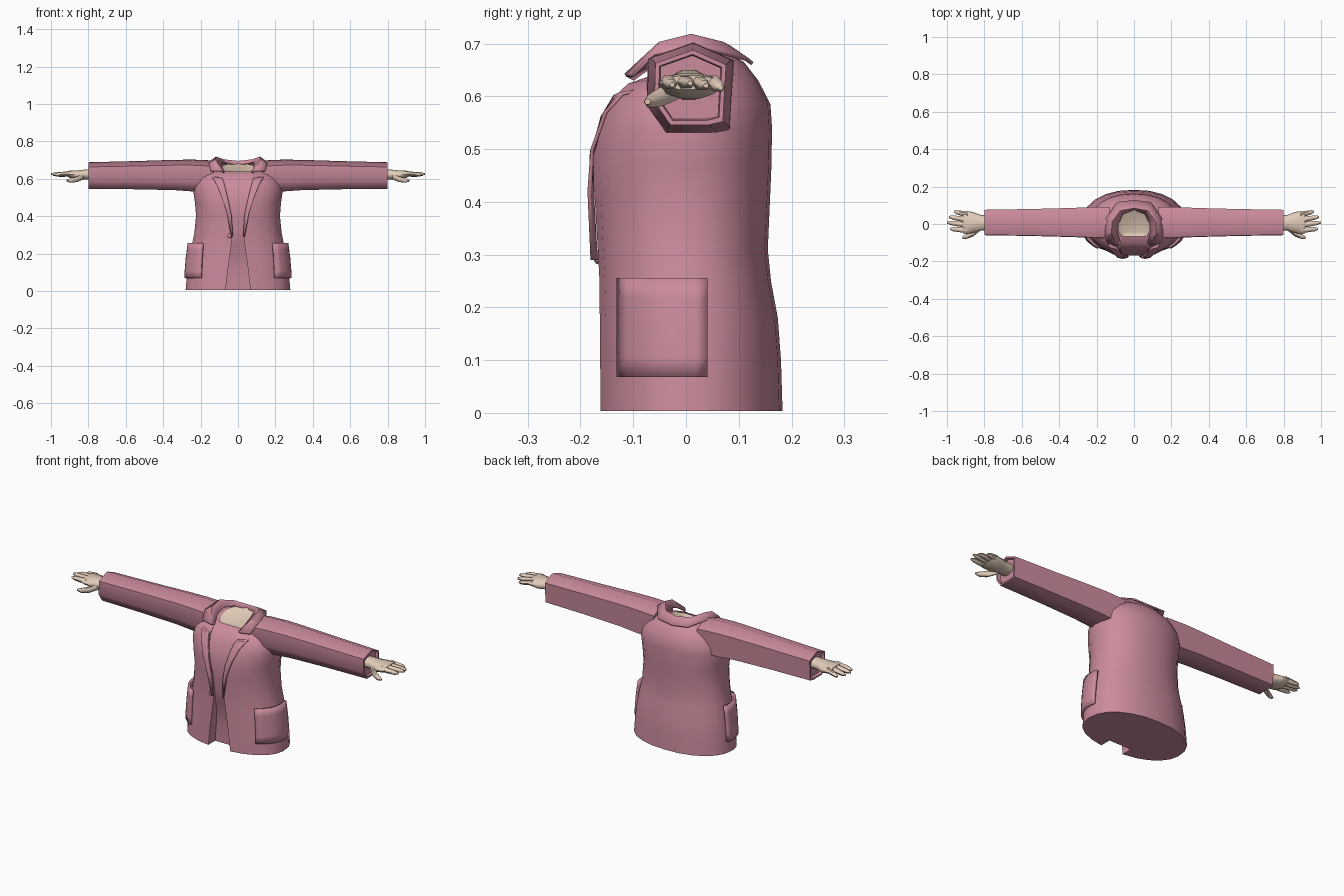
import bpy, bmesh, math
from mathutils import Vector

if "Cube" in bpy.data.objects:
    bpy.data.objects.remove(bpy.data.objects["Cube"])


def material(name, rgb):
    m = bpy.data.materials.new(name)
    m.diffuse_color = (*rgb, 1)
    m.use_nodes = True
    m.node_tree.nodes["Principled BSDF"].inputs["Base Color"].default_value = m.diffuse_color
    return m


PINK = material("rose_cloth", (0.60, 0.26, 0.335))
SKIN = material("skin", (0.76, 0.60, 0.48))
P = 2.2  # roundness of the torso cross-section


def build(name, verts, faces, mat, angle=40, thick=0):
    me = bpy.data.meshes.new(name)
    me.from_pydata([tuple(v) for v in verts], [], faces)
    bm = bmesh.new()
    bm.from_mesh(me)
    bmesh.ops.recalc_face_normals(bm, faces=bm.faces)
    bm.to_mesh(me)
    bm.free()
    me.materials.append(mat)
    ob = bpy.data.objects.new(name, me)
    bpy.context.collection.objects.link(ob)
    if thick:
        mod = ob.modifiers.new("thickness", 'SOLIDIFY')
        mod.thickness = thick
        mod.offset = 0
    bpy.ops.object.select_all(action='DESELECT')
    ob.select_set(True)
    bpy.context.view_layer.objects.active = ob
    bpy.ops.object.shade_smooth_by_angle(angle=math.radians(angle))
    return ob


def loft(name, rings, mat, closed=True, caps=(True, True), angle=40, thick=0):
    n = len(rings[0])
    verts = [v for r in rings for v in r]
    faces = []
    for i in range(len(rings) - 1):
        for j in range(n if closed else n - 1):
            k = (j + 1) % n
            faces.append((i * n + j, i * n + k, (i + 1) * n + k, (i + 1) * n + j))
    if closed and caps[0]:
        faces.append(tuple(range(n)))
    if closed and caps[1]:
        faces.append(tuple(range(len(verts) - n, len(verts))))
    return build(name, verts, faces, mat, angle, thick)


def mirror(points, s):
    return [(s * x, y, z) for x, y, z in points]


# Torso sections: z front, z back, half width, front y, back y, opening half width, opening depth
SECTIONS = [
    (0.004, 0.004, 0.280, -0.165, 0.183, 0.066, 0.060),
    (0.100, 0.100, 0.272, -0.165, 0.180, 0.056, 0.055),
    (0.180, 0.180, 0.260, -0.165, 0.174, 0.045, 0.045),
    (0.250, 0.250, 0.246, -0.165, 0.161, 0.035, 0.020),
    (0.310, 0.310, 0.234, -0.168, 0.155, 0.030, 0.008),
    (0.400, 0.400, 0.225, -0.174, 0.159, 0.036, 0.008),
    (0.470, 0.470, 0.230, -0.180, 0.162, 0.048, 0.008),
    (0.540, 0.540, 0.240, -0.168, 0.163, 0.065, 0.008),
    (0.580, 0.585, 0.230, -0.152, 0.160, 0.072, 0.008),
    (0.605, 0.630, 0.205, -0.136, 0.137, 0.075, 0.006),
    (0.622, 0.665, 0.165, -0.120, 0.110, 0.074, 0.005),
    (0.632, 0.682, 0.088, -0.090, 0.078, 0.060, 0.003),
]


def section_points(sec, n=11):
    zf, zb, w, yf, yb, o, d = sec
    a0 = math.asin((o / w) ** (P / 2))
    half = []
    for i in range(n + 1):
        a = a0 + (math.pi - a0) * i / n
        x = w * abs(math.sin(a)) ** (2 / P)
        c = math.cos(a)
        y = (yf if c > 0 else yb) * abs(c) ** (2 / P)
        half.append((x, y))
    half[-1] = (0, yb)
    ring = half + [(-x, y) for x, y in reversed(half[:-1])]
    y0 = half[0][1] + d
    ring += [(-o, y0), (o, y0)]
    return [(x, y, zf + (zb - zf) * (y - yf) / (yb - yf)) for x, y in ring]


def size_at(z):
    # half width, front y and back y at a height
    for a, b in zip(SECTIONS, SECTIONS[1:]):
        if z <= b[0]:
            break
    t = min(1.0, max(0.0, (z - a[0]) / (b[0] - a[0])))
    return [a[i] + (b[i] - a[i]) * t for i in (2, 3, 4)]


def front_y(x, z):
    w, yf, _ = size_at(z)
    return yf * max(0.0, 1 - abs(x / w) ** P) ** (1 / P)


def side_x(y, z):
    w, yf, yb = size_at(z)
    return w * max(0.0, 1 - abs(y / (yf if y < 0 else yb)) ** P) ** (1 / P)


# Jacket body with the front opening, and the skin inside the collar
body = [section_points(s) for s in SECTIONS]
loft("jacket_body", body, PINK, caps=(True, False))
rim = body[-1]
low = [(x * 0.8, y * 0.8, z - 0.008) for x, y, z in rim]
loft("neck_skin", [rim, low], SKIN, caps=(False, True), angle=60)

# Collar: inner rim, crest and turned-down edge, from back centre to front
COLLAR = [
    [(0, .075, .672), (.06, .055, .682), (.085, 0, .688), (.088, -.05, .668), (.074, -.100, .632)],
    [(0, .085, .692), (.075, .07, .700), (.118, .01, .715), (.120, -.05, .700), (.088, -.115, .640)],
    [(0, .126, .662), (.09, .116, .670), (.148, .03, .692), (.155, -.06, .680), (.145, -.100, .640)],
]
loft("collar", [mirror(c[:0:-1], -1) + c for c in COLLAR], PINK, closed=False, angle=35, thick=0.007)

# Lapel edges as (x, z)
IN_EDGE = [(.028, .29), (.035, .40), (.050, .48), (.070, .56), (.082, .60), (.085, .632)]
OUT_EDGE = [(.036, .29), (.060, .42), (.087, .50), (.115, .57), (.135, .605), (.152, .627)]

# Sleeve sections: y and z corners of the cuff
CUFF = [(.013, .688), (.076, .660), (.070, .552), (.045, .546), (-.030, .546), (-.060, .590), (-.058, .663)]

# Fingers: root y, tip x, tip y, tip z
FINGERS = [(.050, .962, .066, .616), (.022, .990, .038, .620), (-.006, 1.0, .008, .625), (-.034, .985, -.026, .622)]


def tube(name, path, mat, n=6):
    # path entries: centre, y radius, z radius; rings stand across the x axis
    rings = []
    for (x, y, z), ry, rz in path:
        rings.append([(x, y + ry * math.cos(2 * math.pi * i / n), z + rz * math.sin(2 * math.pi * i / n))
                      for i in range(n)])
    return loft(name, rings, mat, angle=60)


for s, side in ((1, "left"), (-1, "right")):
    # Lapel lying on the chest
    rows = []
    for (xa, za), (xb, zb) in zip(IN_EDGE, OUT_EDGE):
        row = []
        for i in range(5):
            x, z = xa + (xb - xa) * i / 4, za + (zb - za) * i / 4
            row.append((s * x, front_y(x, z) - 0.004 - 0.002 * i, z))
        rows.append(row)
    loft(side + "_lapel", rows, PINK, closed=False, thick=0.007)

    # Patch pocket, standing away from the body at the top
    rows = []
    for i in range(6):
        z = .068 + .187 * i / 5
        rows.append([(s * (side_x(y, z) + .006 + .012 * i / 5), y, z)
                     for y in [-.127 + .167 * j / 8 for j in range(9)]])
    loft(side + "_pocket", rows, PINK, closed=False, thick=0.012)

    # Sleeve with a recessed cuff
    rings = []
    for x, k, dz in ((.13, 1.22, -.006), (.24, 1.2, .0), (.34, 1.14, .003),
                     (.55, 1.06, .002), (.80, 1.0, 0), (.80, .88, 0), (.785, .85, 0)):
        rings.append([(s * x, .008 + (y - .008) * k, .617 + (z - .617) * k + dz) for y, z in CUFF])
    loft(side + "_sleeve", rings, PINK, angle=62)

    # Hand: palm, fingers and thumb
    palm = [((s * .77, .005, .622), .040, .030), ((s * .82, .006, .622), .042, .028),
            ((s * .86, .008, .620), .056, .026), ((s * .90, .008, .624), .062, .020),
            ((s * .915, .008, .626), .058, .014)]
    tube(side + "_palm", palm, SKIN, 10)
    for i, (y, tx, ty, tz) in enumerate(FINGERS):
        a, b = Vector((.89, y, .627)), Vector((tx, ty, tz))
        path = []
        for t, r in ((0, .015), (.45, .0135), (.8, .0115), (1, .005)):
            p = a.lerp(b, t)
            path.append(((s * p.x, p.y, p.z), r, r * .95))
        tube(f"{side}_finger_{i + 1}", path, SKIN)
    thumb = [((s * .825, -.020, .612), .018, .018), ((s * .86, -.050, .597), .017, .017),
             ((s * .895, -.066, .590), .014, .013), ((s * .918, -.073, .590), .006, .006)]
    tube(side + "_thumb", thumb, SKIN)

# Front button
bpy.ops.mesh.primitive_uv_sphere_add(segments=10, ring_count=6, radius=1, location=(-.044, -.168, .295))
button = bpy.context.object
button.name = "button"
button.scale = (.013, .007, .013)
button.data.materials.append(PINK)
bpy.ops.object.shade_smooth_by_angle(angle=math.radians(50))
